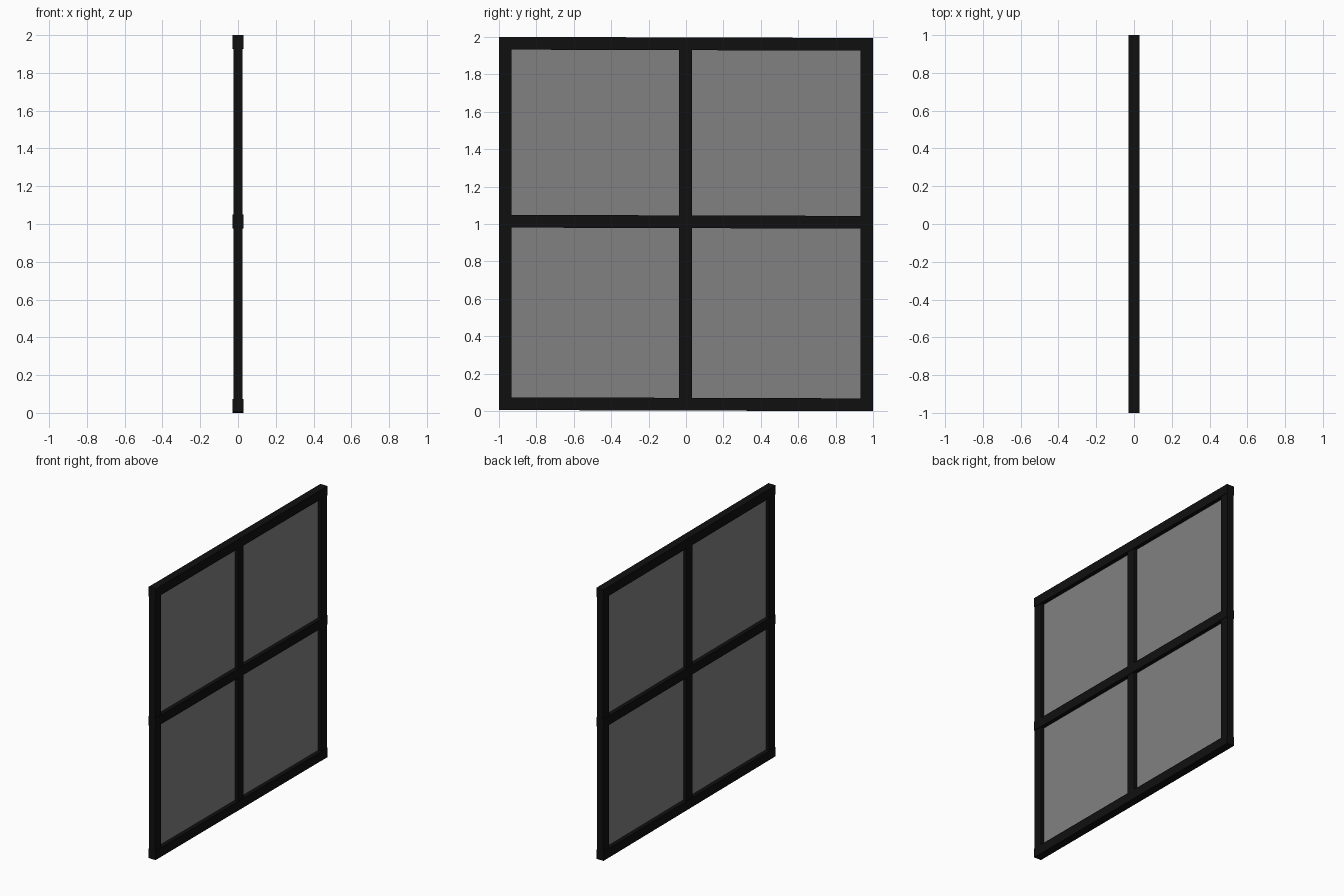
import bpy
import math

if "Cube" in bpy.data.objects:
    bpy.data.objects.remove(bpy.data.objects["Cube"])


def material(name, v):
    m = bpy.data.materials.new(name)
    m.diffuse_color = (v, v, v, 1)
    m.use_nodes = True
    m.node_tree.nodes["Principled BSDF"].inputs["Base Color"].default_value = m.diffuse_color
    return m


black = material("black_frame", 0.005)
glass = material("grey_glass", 0.22)


def box(name, size, loc, mat, tilt=0.0):
    bpy.ops.mesh.primitive_cube_add(size=1, location=loc, rotation=(tilt, 0, 0))
    ob = bpy.context.object
    ob.name = name
    ob.scale = size
    ob.data.materials.append(mat)
    return ob


BAR = 0.068
TILT = -math.atan(0.003)  # the rails droop very slightly towards +y

# Upright stiles and central mullion
for name, y in (("left_stile", -0.966), ("mullion", -0.003), ("right_stile", 0.966)):
    box(name, (0.05, BAR, 1.97), (0, y, 1.0), black)

# Horizontal rails, slightly thicker than the stiles
for name, z in (("bottom_rail", 0.037), ("middle_rail", 1.012), ("top_rail", 1.963)):
    box(name, (0.058, 2.0, BAR), (0, 0, z), black, TILT)

# Single thin panes between the bars
for row, z in (("lower", 0.525), ("upper", 1.488)):
    for side, y in (("left", -0.4845), ("right", 0.4815)):
        bpy.ops.mesh.primitive_plane_add(size=1, location=(0, y, z),
                                         rotation=(0, math.pi / 2, 0))
        pane = bpy.context.object
        pane.name = f"{row}_{side}_pane"
        pane.scale = (0.92, 0.91, 1)
        pane.data.materials.append(glass)
